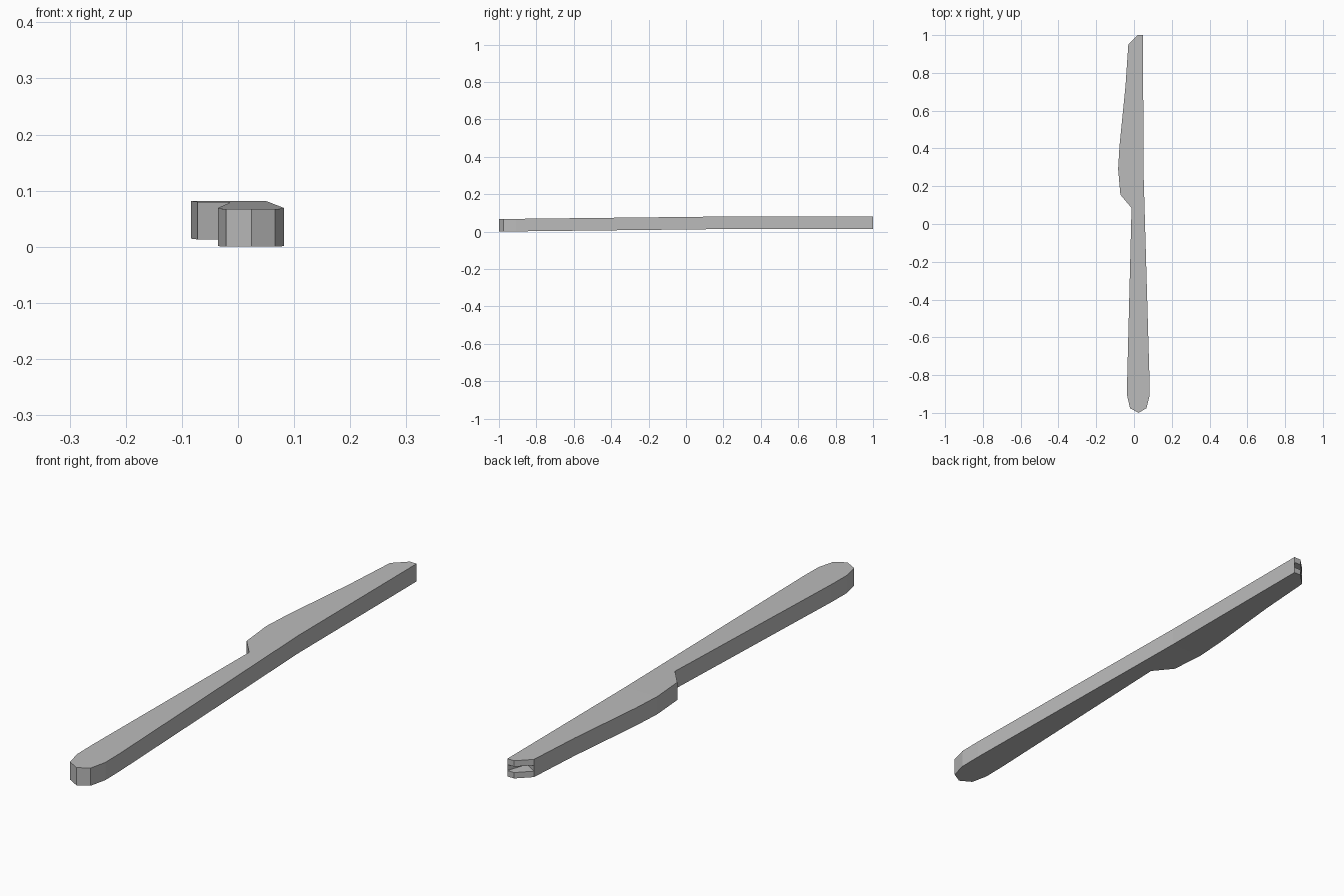
import bpy, bmesh

if "Cube" in bpy.data.objects:
    bpy.data.objects.remove(bpy.data.objects["Cube"])

THICK, RISE, KINK = 0.067, 0.0145, 0.29

# Outline of the knife, counter-clockwise; starts at the spine bend
SPINE_BEND = (0.050, KINK)
TIP_RIGHT, TIP_MID, TIP_LEFT = (0.048, 1.0), (0.019, 1.0), (-0.030, 0.952)
NOTCH_INNER = (0.020, 0.92)
BELLY = (-0.084, KINK)
blade = [SPINE_BEND, TIP_RIGHT, TIP_MID, TIP_LEFT, (-0.045, 0.73), (-0.077, 0.41), BELLY]
handle = [BELLY, (-0.072, 0.155), (-0.013, 0.085), (-0.036, -0.82), (-0.036, -0.91),
          (-0.021, -0.975), (0.024, -1.0), (0.066, -0.975), (0.082, -0.91),
          (0.082, -0.82), SPINE_BEND]
outline = blade + handle[1:-1]


def base_height(y):
    """The handle slopes up to the blade, which lies level."""
    return RISE * min(1.0, (y + 1) / (KINK + 1))


bm = bmesh.new()
cache = {}


def vert(p, level):
    key = (p, level)
    if key not in cache:
        cache[key] = bm.verts.new((p[0], p[1], base_height(p[1]) + THICK * level / 3))
    return cache[key]


def flat(points, level, up):
    vs = [vert(p, level) for p in points]
    bm.faces.new(vs if up else vs[::-1])


# Top and bottom, split at the bend
for part in (blade, handle):
    flat(part, 3, True)
    flat(part, 0, False)

# Side walls in three layers; the middle one steps inwards at the tip
for level in range(3):
    ring = [NOTCH_INNER if level == 1 and p == TIP_MID else p for p in outline]
    for a, b in zip(ring, ring[1:] + ring[:1]):
        bm.faces.new((vert(a, level), vert(b, level), vert(b, level + 1), vert(a, level + 1)))

# Floor and ceiling of the tip notch
notch = [TIP_RIGHT, TIP_MID, TIP_LEFT, NOTCH_INNER]
flat(notch, 1, True)
flat(notch, 2, False)

# Merge the coplanar wall strips
bmesh.ops.dissolve_limit(bm, angle_limit=0.002, verts=bm.verts[:], edges=bm.edges[:])
bmesh.ops.recalc_face_normals(bm, faces=bm.faces[:])

mesh = bpy.data.meshes.new("knife")
bm.to_mesh(mesh)
bm.free()
grey = bpy.data.materials.new("light grey")
grey.diffuse_color = (0.5, 0.5, 0.5, 1)
grey.use_nodes = True
grey.node_tree.nodes["Principled BSDF"].inputs["Base Color"].default_value = grey.diffuse_color
mesh.materials.append(grey)
bpy.context.collection.objects.link(bpy.data.objects.new("knife", mesh))
